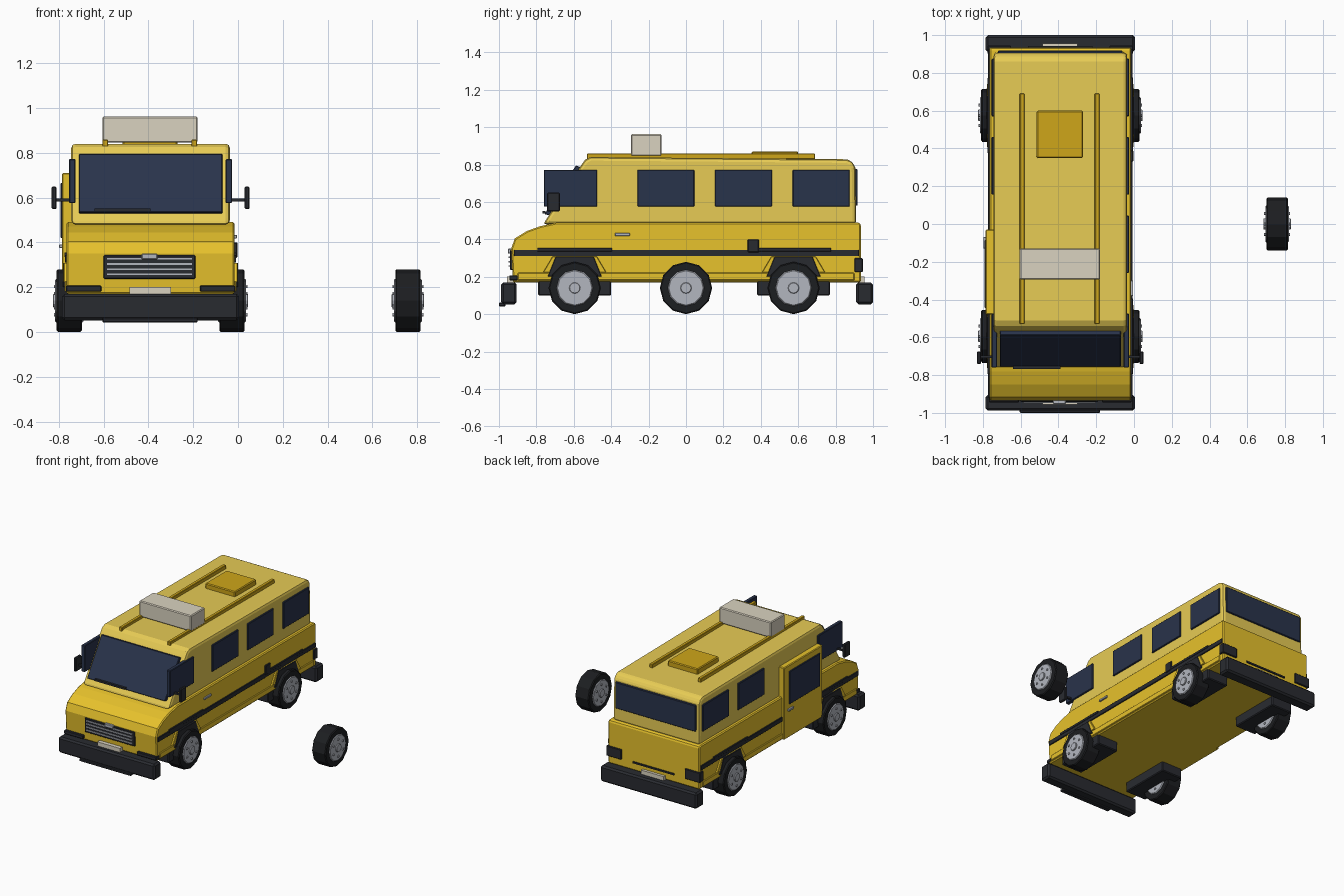
import bpy, bmesh
from math import sin, cos, pi, radians

if "Cube" in bpy.data.objects:
    bpy.data.objects.remove(bpy.data.objects["Cube"])

CX = -0.39  # centre line of the van


def material(name, rgb):
    m = bpy.data.materials.new(name)
    m.diffuse_color = (*rgb, 1)
    m.use_nodes = True
    m.node_tree.nodes["Principled BSDF"].inputs["Base Color"].default_value = m.diffuse_color
    return m


YELLOW = material("yellow_paint", (0.80, 0.54, 0.025))
PALE = material("pale_yellow_paint", (0.80, 0.60, 0.09))
OCHRE = material("ochre_paint", (0.62, 0.38, 0.01))
GLASS = material("dark_glass", (0.022, 0.033, 0.07))
BLACK = material("black_trim", (0.022, 0.024, 0.03))
RUBBER = material("rubber", (0.012, 0.013, 0.015))
METAL = material("metal", (0.45, 0.47, 0.52))
BEIGE = material("beige", (0.70, 0.65, 0.53))


def finish(name, bm, mat, bevel=0.0, segments=1):
    bmesh.ops.recalc_face_normals(bm, faces=bm.faces)
    me = bpy.data.meshes.new(name)
    bm.to_mesh(me)
    bm.free()
    ob = bpy.data.objects.new(name, me)
    bpy.context.collection.objects.link(ob)
    me.materials.append(mat)
    if bevel:
        b = ob.modifiers.new("bevel", 'BEVEL')
        b.width, b.segments = bevel, segments
        b.limit_method, b.angle_limit = 'ANGLE', radians(40)
    return ob


def box(name, x, y, z, mat, bevel=0.004):
    """Box from (min, max) pairs on each axis."""
    bm = bmesh.new()
    bmesh.ops.create_cube(bm, size=1)
    for v in bm.verts:
        for i, (a, b) in enumerate((x, y, z)):
            v.co[i] = (a + b) / 2 + v.co[i] * (b - a)
    return finish(name, bm, mat, bevel)


def prism(name, profile, x0, x1, mat, bevel=0.0, segments=1):
    """Extrude a (y, z) profile along x."""
    bm = bmesh.new()
    f = bm.faces.new([bm.verts.new((x0, y, z)) for y, z in profile])
    ext = bmesh.ops.extrude_face_region(bm, geom=[f])
    for v in ext["geom"]:
        if isinstance(v, bmesh.types.BMVert):
            v.co.x = x1
    return finish(name, bm, mat, bevel, segments)


def disc(name, x, y, z, r, width, mat, sides=12, bevel=0.0):
    pts = [(y + r * cos(2 * pi * i / sides), z + r * sin(2 * pi * i / sides)) for i in range(sides)]
    return prism(name, pts, x - width / 2, x + width / 2, mat, bevel)


def side_box(name, s, inner, outer, y, z, mat, bevel=0.004):
    """Box on the left (s=-1) or right (s=1) of the van."""
    return box(name, sorted((CX + s * inner, CX + s * outer)), y, z, mat, bevel)


def wheel(prefix, x, y):
    z = 0.14
    disc(prefix + "_tyre", x, y, z, 0.14, 0.112, RUBBER, 12, 0.006)
    disc(prefix + "_rim", x, y, z, 0.097, 0.126, METAL, 12, 0.005)
    disc(prefix + "_hub_cap", x, y, z, 0.03, 0.145, METAL, 12, 0.003)
    for i in range(6):
        a = pi / 3 * i + pi / 6
        disc(prefix + "_wheel_nut", x, y + 0.063 * cos(a), z + 0.063 * sin(a), 0.008, 0.138, METAL, 6)


# Lower body with rounded bonnet, and upper cabin
prism("lower_body", [(-0.925, 0.17), (-0.935, 0.35), (-0.915, 0.405), (-0.85, 0.445), (-0.78, 0.47),
                     (-0.69, 0.49), (0.925, 0.49), (0.935, 0.48), (0.935, 0.17)],
      CX - 0.375, CX + 0.375, YELLOW, 0.01)
prism("upper_cabin", [(-0.765, 0.48), (-0.745, 0.51), (-0.558, 0.80), (-0.54, 0.825), (-0.51, 0.84),
                      (0.86, 0.828), (0.89, 0.815), (0.905, 0.785), (0.91, 0.48)],
      CX - 0.354, CX + 0.354, PALE, 0.02, 2)

# Windscreen, wiper and rear window
prism("windscreen", [(-0.757, 0.535), (-0.588, 0.795), (-0.55, 0.78), (-0.715, 0.525)],
      CX - 0.32, CX + 0.32, GLASS, 0.003)
box("wiper", (-0.64, -0.39), (-0.768, -0.752), (0.538, 0.552), BLACK, 0)
box("rear_window", (CX - 0.33, CX + 0.33), (0.89, 0.918), (0.58, 0.775), GLASS)

# Grille, badge plate, headlamps, number plates
box("grille", (-0.60, -0.19), (-0.942, -0.91), (0.237, 0.343), BLACK)
for i in range(4):
    z = 0.254 + i * 0.023
    box("grille_bar", (-0.585, -0.205), (-0.948, -0.93), (z, z + 0.007), METAL, 0)
box("grille_plate", (-0.43, -0.36), (-0.953, -0.93), (0.323, 0.35), METAL)
box("front_number_plate", (-0.485, -0.30), (-0.956, -0.92), (0.165, 0.20), BEIGE, 0)
box("rear_number_plate", (-0.485, -0.30), (0.92, 0.955), (0.165, 0.20), BEIGE, 0)
box("tailgate_handle", (CX - 0.17, CX + 0.17), (0.92, 0.943), (0.225, 0.237), BLACK, 0)

# Bumpers
box("front_bumper", (CX - 0.395, CX + 0.395), (-0.988, -0.905), (0.052, 0.17), BLACK, 0.012)
box("front_bumper_lip", (-0.605, -0.18), (-1.0, -0.965), (0.042, 0.062), BLACK)
box("rear_bumper", (CX - 0.395, CX + 0.395), (0.91, 1.0), (0.052, 0.17), BLACK, 0.012)

# Roof rails, hatch and roof box
for x in (-0.605, -0.208):
    box("roof_rail", (x, x + 0.025), (-0.53, 0.69), (0.828, 0.858), OCHRE, 0.003)
box("roof_hatch", (-0.515, -0.27), (0.35, 0.60), (0.82, 0.87), OCHRE, 0.006)
box("roof_box", (-0.605, -0.18), (-0.295, -0.13), (0.845, 0.962), BEIGE, 0.006)

AXLES = {"front": -0.595, "rear": 0.575}
for s, side in ((-1, "left"), (1, "right")):
    # Side windows; the left one at the entrance is in the door instead
    spans = [(-0.76, -0.475), (0.155, 0.46), (0.57, 0.875)]
    if s > 0:
        spans.append((-0.26, 0.045))
    for y in spans:
        side_box(side + "_window", s, 0.335, 0.364, y, (0.575, 0.772), GLASS)

    # Belt stripe, sills and corner lamps
    side_box(side + "_belt_stripe", s, 0.36, 0.382, (-0.92, 0.925), (0.31, 0.344), BLACK, 0.002)
    side_box(side + "_sill", s, 0.36, 0.383, (-0.90, 0.90), (0.18, 0.222), YELLOW)
    side_box(side + "_headlamp", s, 0.22, 0.378, (-0.945, -0.9), (0.18, 0.207), BLACK)
    side_box(side + "_tail_lamp", s, 0.26, 0.385, (0.90, 0.945), (0.225, 0.30), BLACK)

    # Mirror on an arm
    side_box(side + "_mirror_arm", s, 0.34, 0.43, (-0.71, -0.695), (0.583, 0.595), BLACK, 0)
    side_box(side + "_mirror", s, 0.42, 0.441, (-0.742, -0.675), (0.548, 0.65), BLACK, 0.005)

    for end, y in AXLES.items():
        # Wheel, housing, arch flare and trim over the arch
        wheel(f"{end}_{side}", CX + s * 0.363, y)
        side_box(f"{end}_{side}_wheel_housing", s, 0.20, 0.372, (y - 0.195, y + 0.195), (0.10, 0.18), BLACK, 0.006)
        side_box(f"{end}_{side}_arch_trim", s, 0.36, 0.385, (y - 0.2, y + 0.2), (0.335, 0.354), BLACK, 0.002)
        for part, mat, half, low, out in (("arch_flare", YELLOW, 0.17, 0.222, 0.388),
                                          ("arch_liner", BLACK, 0.145, 0.20, 0.391)):
            prism(f"{end}_{side}_{part}", [(y - half, low), (y - half * 0.7, 0.308),
                                           (y + half * 0.7, 0.308), (y + half, low)],
                  CX + s * 0.34, CX + s * out, mat, 0.003)

# Right side handle and fuel cap
side_box("right_door_handle", 1, 0.37, 0.386, (-0.38, -0.30), (0.418, 0.433), METAL, 0.002)
side_box("fuel_cap", 1, 0.36, 0.387, (0.33, 0.39), (0.33, 0.40), BLACK)

# Left entrance door
side_box("entrance_door", -1, 0.345, 0.395, (-0.48, -0.03), (0.175, 0.71), YELLOW, 0.005)
side_box("entrance_door_window", -1, 0.38, 0.402, (-0.445, -0.085), (0.42, 0.665), GLASS)
side_box("entrance_door_handle", -1, 0.38, 0.408, (-0.13, -0.07), (0.375, 0.39), METAL, 0.002)

# Spare wheel standing beside the van
wheel("spare", 0.758, 0.0)
